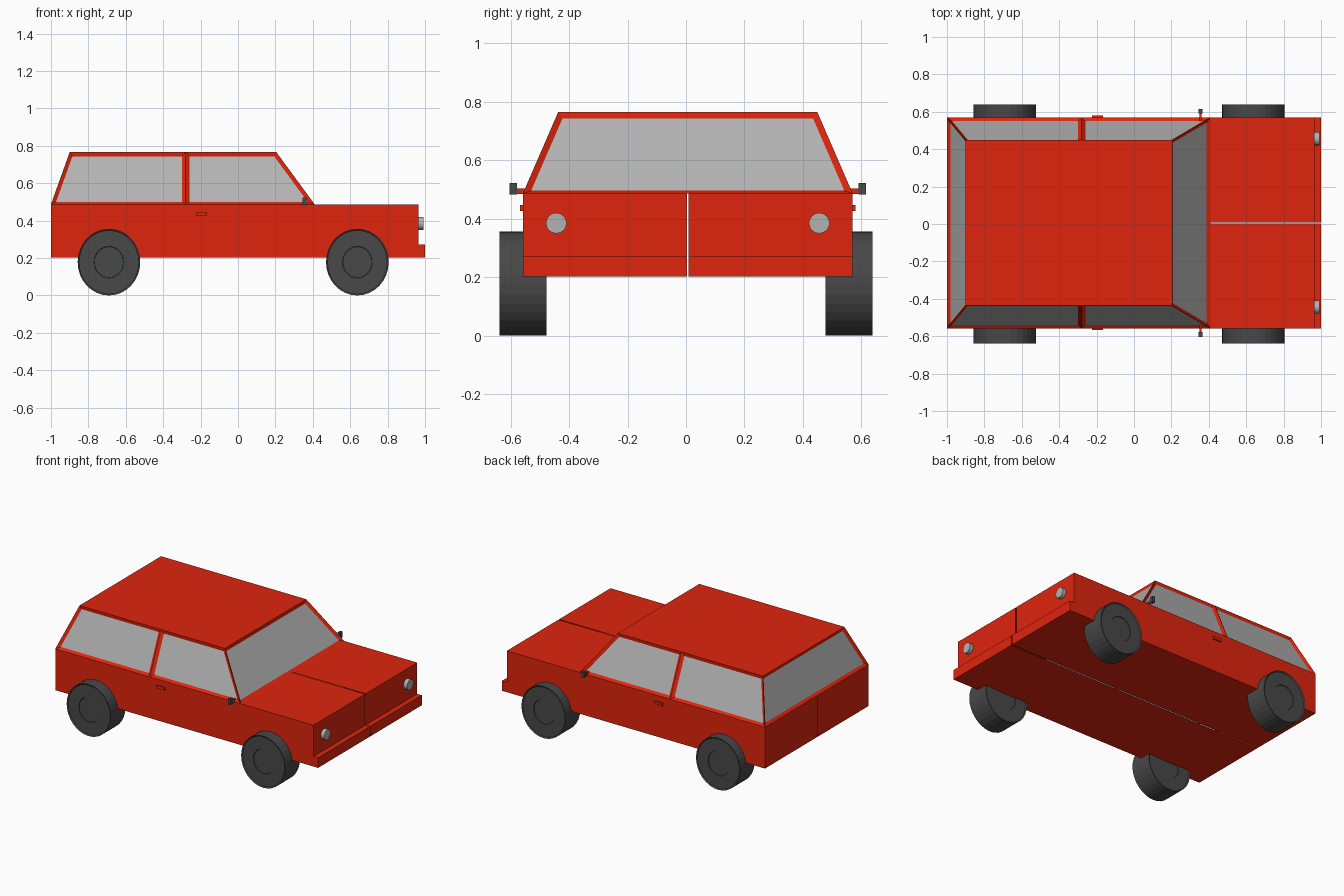
import bpy, bmesh
from math import pi
from mathutils import Matrix

if "Cube" in bpy.data.objects:
    bpy.data.objects.remove(bpy.data.objects["Cube"])

C = 0.006        # centre line of the bodywork
HALF = 0.564     # half width of the bodywork


def material(name, rgb):
    m = bpy.data.materials.new(name)
    m.diffuse_color = (*rgb, 1)
    m.use_nodes = True
    m.node_tree.nodes["Principled BSDF"].inputs["Base Color"].default_value = m.diffuse_color
    return m


RED = material("red_paint", (0.74, 0.018, 0.004))
DARK = material("dark_rubber", (0.065, 0.065, 0.065))
GLASS = material("grey_glass", (0.45, 0.45, 0.45))


def add_object(name, bm, mat=None, loc=(0, C, 0), mirror=False):
    mesh = bpy.data.meshes.new(name)
    bm.to_mesh(mesh)
    bm.free()
    if mat:
        mesh.materials.append(mat)
    ob = bpy.data.objects.new(name, mesh)
    ob.location = loc
    bpy.context.collection.objects.link(ob)
    if mirror:
        mod = ob.modifiers.new("Mirror", 'MIRROR')
        mod.use_axis = (False, True, False)
    return ob


def box(name, x, y, z, mat):
    """Box from (min, max) ranges, mirrored across the centre line."""
    bm = bmesh.new()
    size = [r[1] - r[0] for r in (x, y, z)]
    mid = [sum(r) / 2 for r in (x, y, z)]
    bmesh.ops.create_cube(bm, size=1, matrix=Matrix.Translation(mid) @ Matrix.Diagonal((*size, 1)))
    return add_object(name, bm, mat, mirror=True)


# Lower body: half shell with bumper step, mirrored with a thin centre seam
profile = [(-1, 0.203), (1, 0.203), (1, 0.272), (0.965, 0.272),
           (0.965, 0.487), (0.41, 0.487), (-1, 0.487)]
bm = bmesh.new()
inner = [bm.verts.new((x, 0.003, z)) for x, z in profile]
outer = [bm.verts.new((x, HALF, z)) for x, z in profile]
bm.faces.new(outer)
n = len(profile)
for i in range(n):
    if i != 5:   # open below the cabin
        j = (i + 1) % n
        bm.faces.new((inner[i], inner[j], outer[j], outer[i]))
bmesh.ops.recalc_face_normals(bm, faces=bm.faces)
add_object("lower_body", bm, RED, mirror=True)


# Cabin: tapered shell whose side panels are inset into window frames
def ring(bm, xs, half, z):
    pts = [(x, -half) for x in xs] + [(x, half) for x in reversed(xs)]
    return [bm.verts.new((x, y, z)) for x, y in pts]


bm = bmesh.new()
base = ring(bm, (-1, -0.28, 0.41), HALF, 0.487)
roof = ring(bm, (-0.9, -0.28, 0.205), 0.443, 0.766)
bm.faces.new(roof)
panels = [bm.faces.new((base[i], base[(i + 1) % 6], roof[(i + 1) % 6], roof[i]))
          for i in range(6)]
bm.normal_update()
bmesh.ops.inset_individual(bm, faces=panels, thickness=0.02, depth=-0.012,
                           use_even_offset=True)

# Window glass: the inset panels become their own part
glass = bmesh.new()
for f in panels:
    glass.faces.new([glass.verts.new(v.co) for v in f.verts])
bmesh.ops.delete(bm, geom=panels, context='FACES_ONLY')
add_object("cabin_frame", bm, RED)
add_object("window_glass", glass, GLASS)

# Wheels: flat-shaded cylinders with a stepped rim and hub disc
bm = bmesh.new()
bmesh.ops.create_cone(bm, cap_ends=True, segments=32, radius1=0.178, radius2=0.178,
                      depth=0.16, matrix=Matrix.Rotation(pi / 2, 4, 'X'))
caps = [f for f in bm.faces if len(f.verts) > 4]
for thickness, depth in ((0.008, -0.006), (0.085, 0), (0.002, -0.004)):
    bmesh.ops.inset_individual(bm, faces=caps, thickness=thickness, depth=depth,
                               use_even_offset=True)
bmesh.ops.scale(bm, vec=(0.94, 1, 1), verts=bm.verts)
first = add_object("wheel_rear_right", bm, DARK, (-0.69, -0.558, 0.178))
for name, x, y in (("wheel_rear_left", -0.69, 0.558),
                   ("wheel_front_right", 0.638, -0.558),
                   ("wheel_front_left", 0.638, 0.558)):
    ob = bpy.data.objects.new(name, first.data)
    ob.location = (x, y, 0.178)
    bpy.context.collection.objects.link(ob)

# Headlights
bm = bmesh.new()
bmesh.ops.create_cone(bm, cap_ends=True, segments=32, radius1=0.035, radius2=0.035, depth=0.03,
                      matrix=Matrix.Translation((0.976, 0.45, 0.385)) @ Matrix.Rotation(pi / 2, 4, 'Y'))
add_object("headlights", bm, GLASS, mirror=True)

# Side mirrors and door handles
box("mirror_arms", (0.35, 0.362), (0.545, 0.586), (0.485, 0.503), RED)
box("mirrors", (0.345, 0.365), (0.584, 0.61), (0.483, 0.523), DARK)
box("door_handles", (-0.225, -0.165), (0.56, 0.574), (0.427, 0.447), RED)
